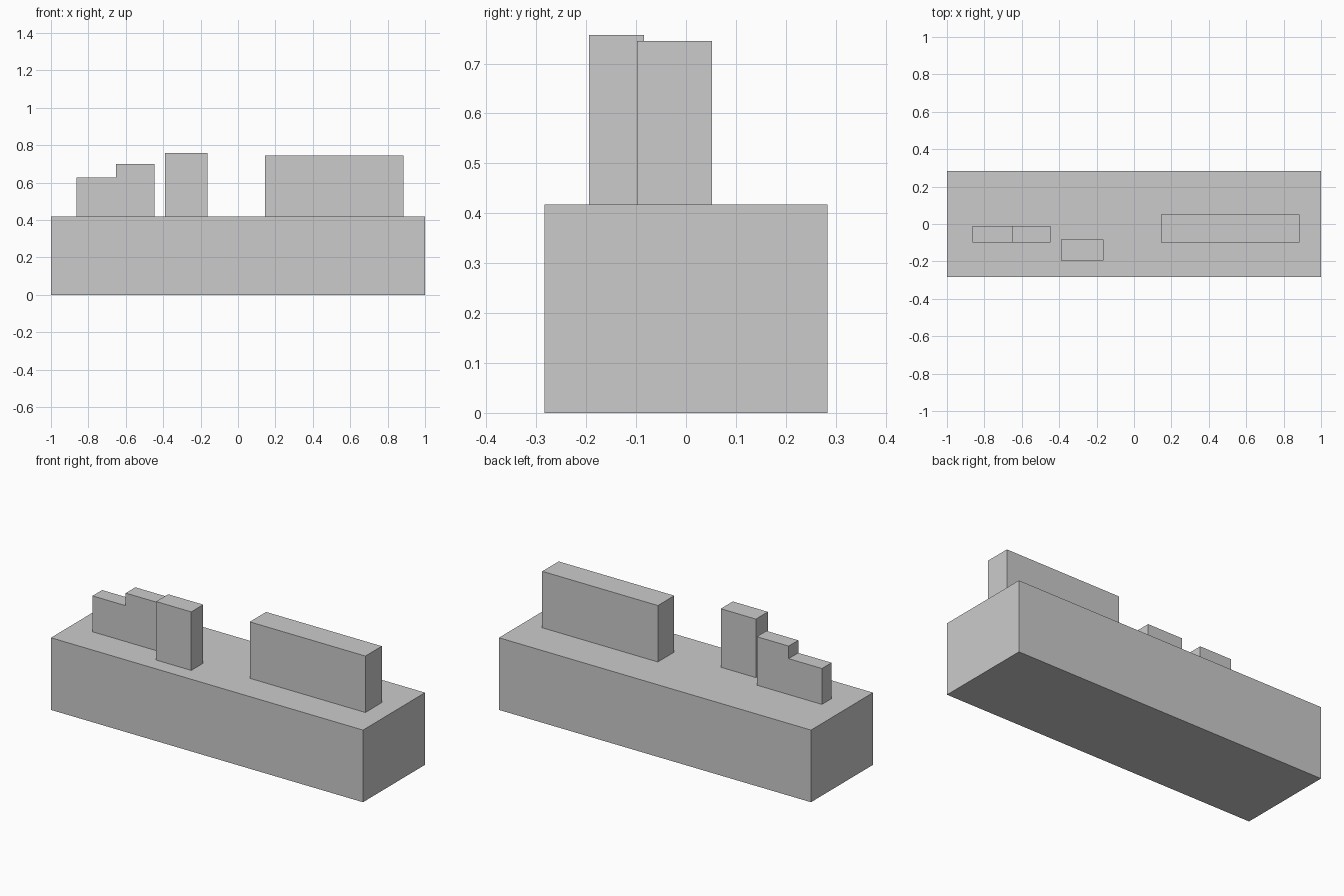
import bpy
import bmesh

if "Cube" in bpy.data.objects:
    bpy.data.objects.remove(bpy.data.objects["Cube"])

BASE_TOP = 0.418


def extrude_profile(name, profile, y0, y1):
    """Solid from an x-z outline (counter-clockwise seen from the front), swept along y."""
    bm = bmesh.new()
    face = bm.faces.new([bm.verts.new((x, y0, z)) for x, z in profile])
    swept = bmesh.ops.extrude_face_region(bm, geom=[face], use_keep_orig=True)
    verts = [g for g in swept["geom"] if isinstance(g, bmesh.types.BMVert)]
    bmesh.ops.translate(bm, vec=(0, y1 - y0, 0), verts=verts)
    bmesh.ops.recalc_face_normals(bm, faces=bm.faces)
    mesh = bpy.data.meshes.new(name)
    bm.to_mesh(mesh)
    bm.free()
    obj = bpy.data.objects.new(name, mesh)
    bpy.context.collection.objects.link(obj)
    return obj


def box(name, x0, x1, y0, y1, z0, z1):
    return extrude_profile(name, [(x0, z0), (x1, z0), (x1, z1), (x0, z1)], y0, y1)


# Long base block
box("base", -1.0, 1.0, -0.284, 0.284, 0.0, BASE_TOP)

# Long upright slab on the right
box("long_slab", 0.144, 0.885, -0.098, 0.052, BASE_TOP, 0.745)

# Short tower left of the middle
box("short_tower", -0.389, -0.164, -0.194, -0.084, BASE_TOP, 0.757)

# Stepped block at the left end
extrude_profile("stepped_block", [
    (-0.864, BASE_TOP), (-0.447, BASE_TOP), (-0.447, 0.699),
    (-0.651, 0.699), (-0.651, 0.626), (-0.864, 0.626),
], -0.098, -0.010)
